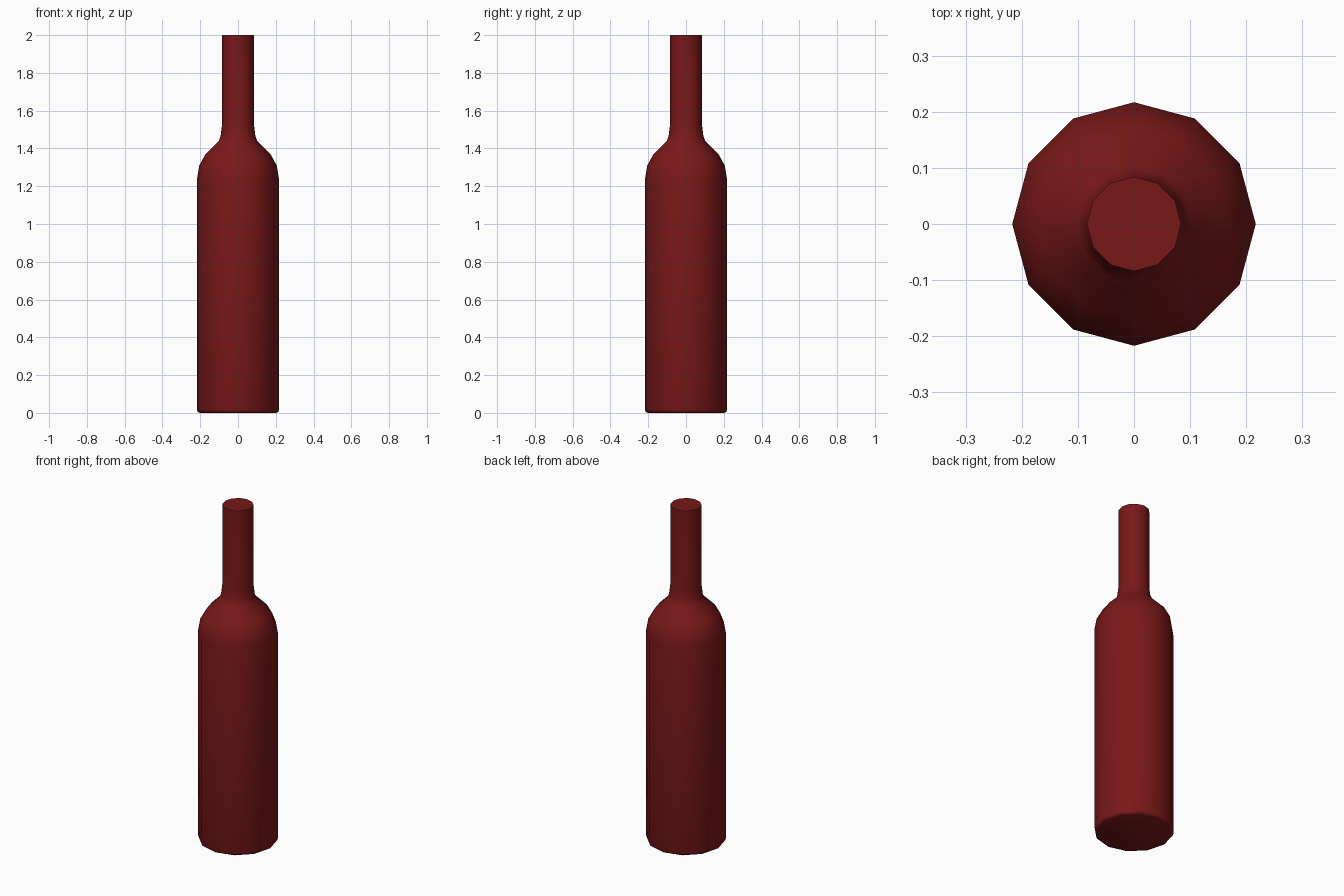
import bpy, bmesh, math

if "Cube" in bpy.data.objects:
    bpy.data.objects.remove(bpy.data.objects["Cube"])

SIDES = 12
# Bottle outline: (radius, height), from base to mouth
PROFILE = [(0.203, 0.0), (0.213, 0.005), (0.217, 0.018), (0.217, 1.24),
           (0.205, 1.31), (0.172, 1.37), (0.102, 1.44), (0.092, 1.465),
           (0.084, 1.53), (0.084, 2.0)]

# Bottle body: stacked rings joined by quads, closed at both ends
bm = bmesh.new()
rings = []
for r, z in PROFILE:
    rings.append([bm.verts.new((r * math.cos(2 * math.pi * i / SIDES),
                                r * math.sin(2 * math.pi * i / SIDES), z))
                  for i in range(SIDES)])
for low, high in zip(rings, rings[1:]):
    for i in range(SIDES):
        j = (i + 1) % SIDES
        bm.faces.new((low[i], low[j], high[j], high[i]))
bm.faces.new(rings[0][::-1])
bm.faces.new(rings[-1])

mesh = bpy.data.meshes.new("bottle")
bm.to_mesh(mesh)
bm.free()
bottle = bpy.data.objects.new("bottle", mesh)
bpy.context.collection.objects.link(bottle)

# Dark red glass
glass = bpy.data.materials.new("dark_red_glass")
glass.diffuse_color = (0.19, 0.009, 0.009, 1)
glass.use_nodes = True
glass.node_tree.nodes["Principled BSDF"].inputs["Base Color"].default_value = glass.diffuse_color
mesh.materials.append(glass)

# Smooth sides with crisp mouth and base edges
bpy.context.view_layer.objects.active = bottle
bottle.select_set(True)
bpy.ops.object.shade_smooth_by_angle(angle=math.radians(50))
